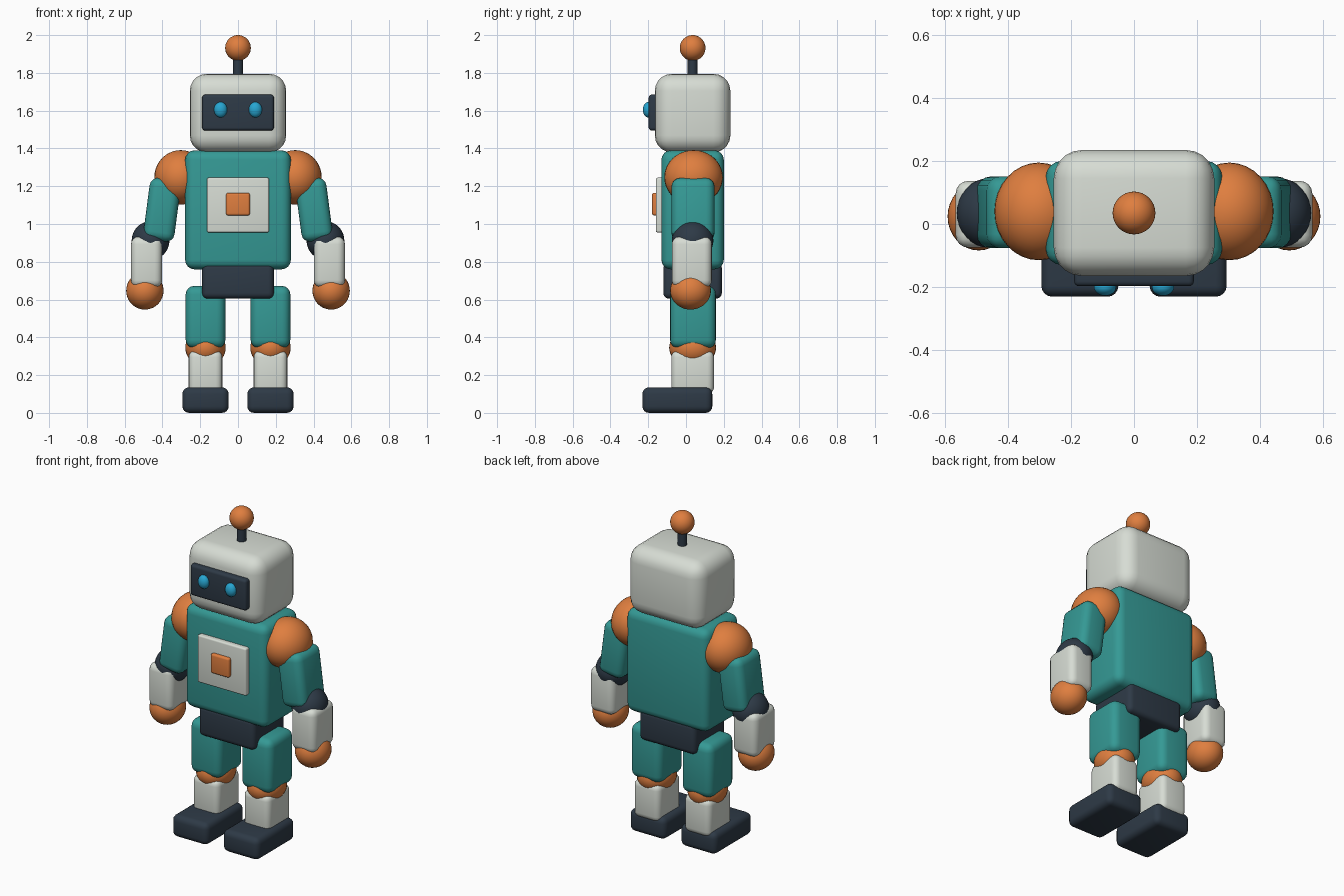
import bpy
import bmesh
import math
from mathutils import Matrix, Vector

default_cube = bpy.data.objects.get("Cube")
if default_cube:
    bpy.data.objects.remove(default_cube, do_unlink=True)


def make_material(name, rgb):
    mat = bpy.data.materials.new(name)
    mat.use_nodes = True
    colour = (*rgb, 1)
    mat.diffuse_color = colour
    mat.node_tree.nodes["Principled BSDF"].inputs["Base Color"].default_value = colour
    return mat


WHITE = make_material("warm white", (0.68, 0.72, 0.66))
TEAL = make_material("teal", (0.035, 0.32, 0.30))
ORANGE = make_material("orange", (0.74, 0.21, 0.05))
DARK = make_material("dark slate", (0.027, 0.042, 0.062))
BLUE = make_material("eye blue", (0.02, 0.38, 0.64))

MID_Y = 0.035  # depth line shared by body and limbs


def finish(name, bm, mat, centre, tilt=0):
    mesh = bpy.data.meshes.new(name)
    bm.to_mesh(mesh)
    bm.free()
    mesh.materials.append(mat)
    obj = bpy.data.objects.new(name, mesh)
    obj.location = centre
    obj.rotation_euler.y = tilt
    bpy.context.collection.objects.link(obj)
    bpy.ops.object.select_all(action="DESELECT")
    obj.select_set(True)
    bpy.context.view_layer.objects.active = obj
    bpy.ops.object.shade_smooth_by_angle(angle=math.radians(40))
    return obj


def box(name, mat, centre, size, bevel, tilt=0, segments=4):
    """Rounded block."""
    bm = bmesh.new()
    bmesh.ops.create_cube(bm, size=1, matrix=Matrix.Diagonal((*size, 1)))
    bmesh.ops.bevel(bm, geom=bm.edges[:], offset=bevel, segments=segments,
                    profile=0.5, affect="EDGES", clamp_overlap=True)
    return finish(name, bm, mat, centre, tilt)


def ball(name, mat, centre, radii):
    """Ellipsoid."""
    bm = bmesh.new()
    bmesh.ops.create_uvsphere(bm, u_segments=32, v_segments=20, radius=1,
                              matrix=Matrix.Diagonal((*radii, 1)))
    return finish(name, bm, mat, centre)


def rod(name, mat, centre, radius, height):
    bm = bmesh.new()
    bmesh.ops.create_cone(bm, cap_ends=True, segments=24, radius1=radius,
                          radius2=radius, depth=height)
    return finish(name, bm, mat, centre)


# Head, face and antenna
box("head", WHITE, (0, MID_Y, 1.587), (0.51, 0.40, 0.416), 0.09, segments=5)
box("visor", DARK, (0, -0.165, 1.59), (0.38, 0.065, 0.19), 0.016)
rod("antenna_stem", DARK, (0, MID_Y, 1.83), 0.026, 0.16)
ball("antenna_ball", ORANGE, (0, MID_Y, 1.932), (0.068, 0.068, 0.068))

# Torso, chest plate and hips
box("torso", TEAL, (0, MID_Y, 1.075), (0.56, 0.33, 0.63), 0.05)
box("chest_plate", WHITE, (0, -0.135, 1.10), (0.33, 0.05, 0.29), 0.01)
box("chest_button", ORANGE, (0, -0.16, 1.105), (0.126, 0.04, 0.12), 0.012)
box("hips", DARK, (0, MID_Y, 0.70), (0.38, 0.31, 0.19), 0.03)

# Paired parts
for side, s in (("left", 1), ("right", -1)):
    ball(f"{side}_eye", BLUE, (s * 0.092, -0.20, 1.605), (0.035, 0.028, 0.041))

    # Arm
    ball(f"{side}_shoulder", ORANGE, (s * 0.303, 0.04, 1.247), (0.14, 0.155, 0.144))
    box(f"{side}_upper_arm", TEAL, (s * 0.402, 0.037, 1.075),
        (0.165, 0.228, 0.33), 0.045, tilt=math.radians(-7.5 * s))
    ball(f"{side}_elbow", DARK, (s * 0.463, MID_Y, 0.912), (0.1, 0.11, 0.102))
    box(f"{side}_forearm", WHITE, (s * 0.484, 0.031, 0.798),
        (0.165, 0.212, 0.27), 0.04)
    ball(f"{side}_hand", ORANGE, (s * 0.493, 0.024, 0.647), (0.099, 0.108, 0.1))

    # Leg
    box(f"{side}_thigh", TEAL, (s * 0.172, 0.037, 0.507),
        (0.21, 0.243, 0.33), 0.045)
    ball(f"{side}_knee", ORANGE, (s * 0.172, MID_Y, 0.345), (0.107, 0.124, 0.1))
    box(f"{side}_shin", WHITE, (s * 0.172, MID_Y, 0.215),
        (0.178, 0.226, 0.23), 0.035)
    box(f"{side}_foot", DARK, (s * 0.172, -0.046, 0.0675),
        (0.245, 0.37, 0.135), 0.035)
